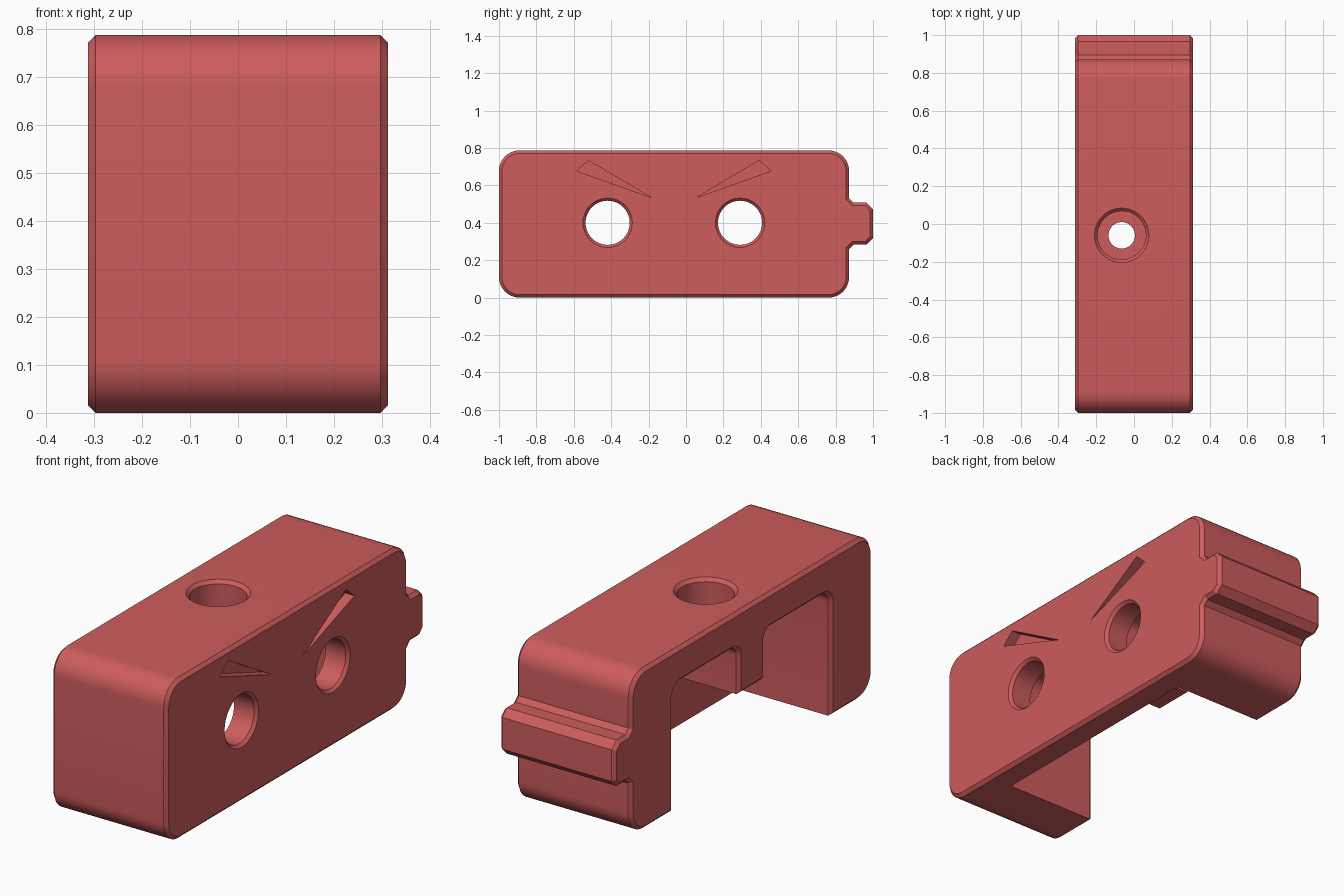
import bpy, bmesh, math
from mathutils import Vector

if "Cube" in bpy.data.objects:
    bpy.data.objects.remove(bpy.data.objects["Cube"])

CY = -0.065          # middle of the body along y
X0, X1 = -0.313, 0.313
CH = 0.016           # edge chamfer

red = bpy.data.materials.new("matte_red")
red.diffuse_color = (0.61, 0.107, 0.107, 1)
red.use_nodes = True
red.node_tree.nodes["Principled BSDF"].inputs["Base Color"].default_value = red.diffuse_color


def rounded(points, seg=10):
    """Points are (y, z, radius); rounds each corner with an arc."""
    out = []
    n = len(points)
    for i, (y, z, r) in enumerate(points):
        p = Vector((y, z))
        if r == 0:
            out.append(p)
            continue
        a = (Vector(points[i - 1][:2]) - p).normalized()
        b = (Vector(points[(i + 1) % n][:2]) - p).normalized()
        half = a.angle(b) / 2
        t = r / math.tan(half)
        c = p + (a + b).normalized() * (r / math.sin(half))
        s, e = p + a * t - c, p + b * t - c
        sweep = s.angle_signed(e)
        for k in range(seg + 1):
            f = -sweep * k / seg
            out.append(c + Vector((s.x * math.cos(f) - s.y * math.sin(f),
                                   s.x * math.sin(f) + s.y * math.cos(f))))
    return out


def offset(pts, d):
    """Moves a counter-clockwise outline outward by d with mitred corners."""
    out = []
    for i, p in enumerate(pts):
        u = (p - pts[i - 1]).normalized()
        v = (pts[(i + 1) % len(pts)] - p).normalized()
        n1, n2 = Vector((u.y, -u.x)), Vector((v.y, -v.x))
        out.append(p + (n1 + n2) * (d / (1 + n1.dot(n2))))
    return out


def loft(name, rings):
    """Closed solid through rings of equal point count."""
    bm = bmesh.new()
    vr = [[bm.verts.new(p) for p in ring] for ring in rings]
    n = len(vr[0])
    for a, b in zip(vr, vr[1:]):
        for i in range(n):
            j = (i + 1) % n
            bm.faces.new((a[i], a[j], b[j], b[i]))
    bm.faces.new(vr[0][::-1])
    bm.faces.new(vr[-1])
    bmesh.ops.recalc_face_normals(bm, faces=bm.faces[:])
    me = bpy.data.meshes.new(name)
    bm.to_mesh(me)
    bm.free()
    me.materials.append(red)
    ob = bpy.data.objects.new(name, me)
    bpy.context.collection.objects.link(ob)
    return ob


def prism(name, outline, steps):
    """Outline in y/z lofted along x; steps are (x, outline offset)."""
    return loft(name, [[(x, p.x, p.y) for p in (offset(outline, d) if d else outline)]
                       for x, d in steps])


def lathe(name, centre, axis, steps, seg=48):
    """Round cutter; steps are (position on axis, radius)."""
    rings = []
    for t, r in steps:
        ring = []
        for k in range(seg):
            a = 2 * math.pi * k / seg
            u, v = centre[0] + r * math.cos(a), centre[1] + r * math.sin(a)
            ring.append((t, u, v) if axis == "x" else (u, v, t))
        rings.append(ring)
    return loft(name, rings)


# Body: rounded block with a locking tab on the back, chamfered side edges
body = prism("clip_body", rounded([
    (-1, 0, .11), (.872, 0, .11),
    (.872, .26, 0), (.895, .283, 0), (.965, .283, 0), (1, .318, 0),
    (1, .473, 0), (.965, .508, 0), (.895, .508, 0), (.872, .531, 0),
    (.872, .787, .11), (-1, .787, .11)]),
    [(X0, -CH), (X0 + CH, 0), (X1 - CH, 0), (X1, -CH)])

cutters = []

# Cavity open to the left and below, leaving a central boss
h, b, top, low = .612, .1, .617, .378
cavity = rounded([
    (CY - h, -.2, 0), (CY + h, -.2, 0), (CY + h, top, .06),
    (CY + b, top, .05), (CY + b, low, 0), (CY - b, low, 0),
    (CY - b, top, .05), (CY - h, top, .06)], 6)
cutters.append(prism("cavity_cutter", cavity,
                     [(X0 - .01, CH + .01), (X0 + CH, 0), (.19, 0)]))

# Eye holes and slanted brows, mirrored about the body middle
for s in (-1, 1):
    cutters.append(lathe("eye_cutter", (CY + s * .354, .4), "x",
                         [(.1, .118), (X1 - .014, .118), (X1 + .01, .142)]))
    tri = [Vector((CY + s * y, z)) for y, z in ((.52, .677), (.457, .733), (.12, .535))]
    cutters.append(prism("brow_cutter", tri, [(X1 - .05, 0), (X1 + .05, 0)]))

# Screw hole with a wide chamfered recess on top
cutters.append(lathe("screw_cutter", (-.065, -.06), "z",
                     [(.2, .07), (.66, .07), (.66, .128), (.771, .128), (.797, .154)]))

bpy.context.view_layer.objects.active = body
body.select_set(True)
for c in cutters:
    c.hide_render = True
    m = body.modifiers.new("cut", 'BOOLEAN')
    m.operation, m.solver, m.object = 'DIFFERENCE', 'EXACT', c
    bpy.ops.object.modifier_apply(modifier=m.name)
for c in cutters:
    bpy.data.objects.remove(c)

bpy.ops.object.shade_smooth_by_angle(angle=math.radians(30))
